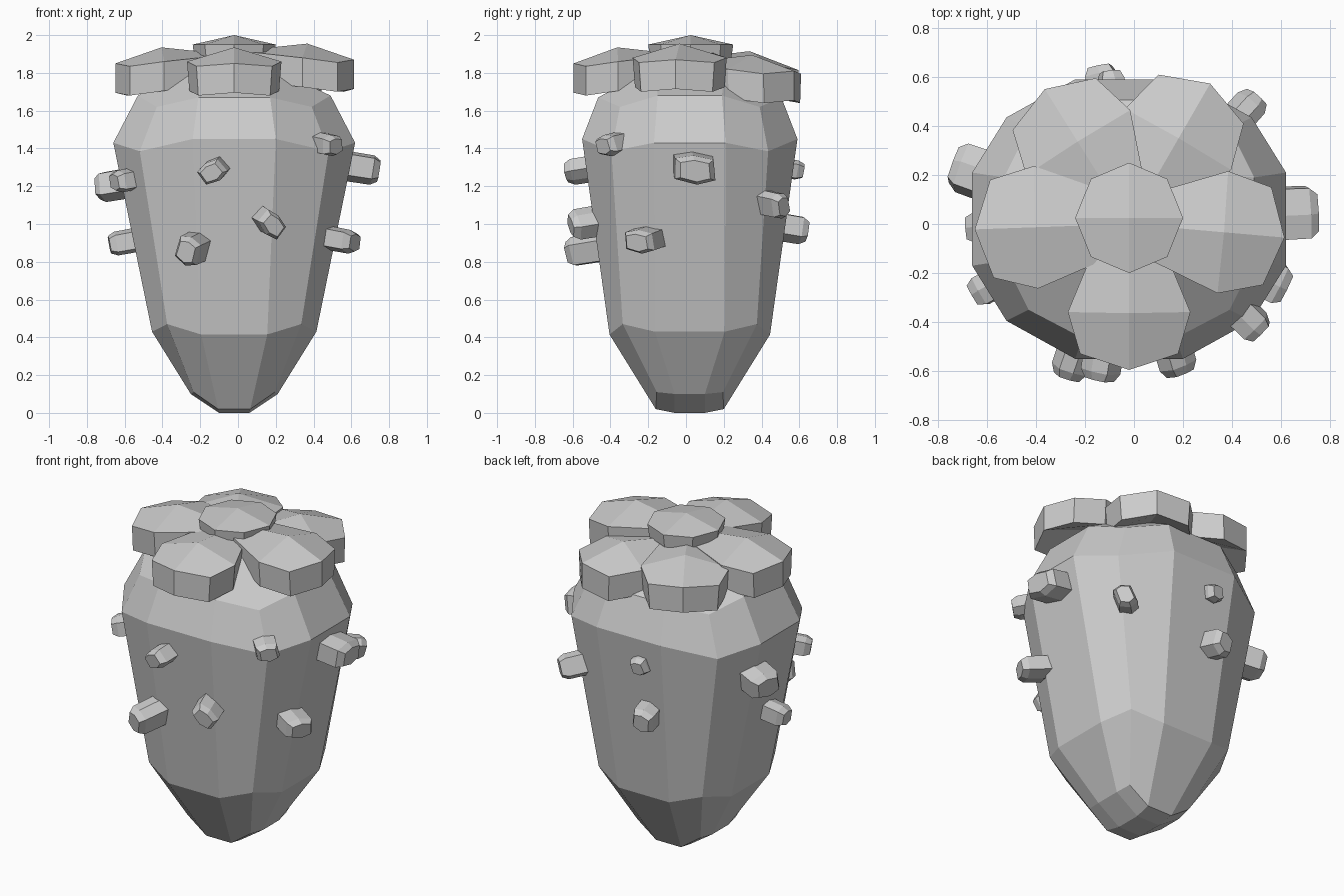
import bpy, bmesh, math, random
from mathutils import Vector, Matrix

if "Cube" in bpy.data.objects:
    bpy.data.objects.remove(bpy.data.objects["Cube"])
random.seed(4)

CX, CY = -0.02, 0.02


def make(name, verts, faces):
    bm = bmesh.new()
    vs = [bm.verts.new(v) for v in verts]
    for f in faces:
        bm.faces.new([vs[i] for i in f])
    bmesh.ops.recalc_face_normals(bm, faces=bm.faces)
    me = bpy.data.meshes.new(name)
    bm.to_mesh(me)
    bm.free()
    ob = bpy.data.objects.new(name, me)
    bpy.context.collection.objects.link(ob)
    return ob


def ring(front, corner, side):
    """12-sided ring from three (x, y, z) points mirrored into four quadrants."""
    out = []
    for sx, sy, order in ((1, -1, (front, corner, side)), (1, 1, (side, corner, front)),
                          (-1, 1, (front, corner, side)), (-1, -1, (side, corner, front))):
        out += [(CX + sx * x, CY + sy * y, z) for x, y, z in order]
    return out


# Fruit body: stacked 12-sided rings closed with 3x3 grid caps
rings = [
    ring((.085, .18, .02), (.215, .175, .11), (.23, .08, .10)),
    ring((.175, .425, .415), (.355, .355, .47), (.435, .185, .43)),
    ring((.22, .57, 1.45), (.50, .415, 1.385), (.64, .19, 1.43)),
    ring((.19, .485, 1.67), (.41, .37, 1.62), (.51, .17, 1.68)),
]
verts = [v for r in rings for v in r]
faces = []
for k in range(len(rings) - 1):
    for i in range(12):
        j = (i + 1) % 12
        faces.append((k * 12 + i, k * 12 + j, k * 12 + 12 + j, k * 12 + 12 + i))
for base, a, b, z in ((0, .08, .08, 0), (36, .19, .19, 1.83)):
    n = len(verts)
    verts += [(CX + sx * a, CY + sy * b, z) for sx, sy in ((1, -1), (1, 1), (-1, 1), (-1, -1))]
    faces.append((n, n + 1, n + 2, n + 3))
    for q in range(4):
        p = [base + (3 * q + i) % 12 for i in range(4)]
        faces.append((n + q, p[0], p[1], p[2]))
        faces.append((n + q, p[2], p[3], n + (q + 1) % 4))
make("fruit_body", verts, faces)


# Leaves: thick, arched slabs around the stem
def leaf(name, angle, dz, length):
    top = [(.10, -.14, 1.89), (.38, -.25, 1.86), (.56, -.20, 1.835), (.63, 0, 1.85),
           (.56, .20, 1.835), (.38, .25, 1.86), (.10, .14, 1.89), (.10, 0, 1.905), (.385, 0, 1.935)]
    c, s = math.cos(math.radians(angle)), math.sin(math.radians(angle))
    vs = []
    for drop, k in ((0, 1), (.155, .95)):
        for r, t, z in top:
            r, t = r * length, t * k
            vs.append((CX + r * c - t * s, r * s + t * c, z + dz - drop))
    caps = [(7, 0, 1, 8), (8, 1, 2, 3), (8, 3, 4, 5), (7, 8, 5, 6)]
    fs = caps + [tuple(i + 9 for i in reversed(f)) for f in caps]
    fs += [(i, (i + 1) % 8, (i + 1) % 8 + 9, i + 9) for i in range(8)]
    make(name, vs, fs)


for name, ang, dz, ln in (("leaf_front", -90, 0, .945), ("leaf_right", -5, .02, 1.01),
                          ("leaf_back_right", 60, -.04, 1.05), ("leaf_back_left", 122, -.02, 1.03),
                          ("leaf_left", 182, 0, 1.0)):
    leaf(name, ang, dz, ln)

# Central crown leaf: shallow octagonal cap with a ridge
vs = []
for z, k in ((1.95, 1), (1.87, .95)):
    for i in range(8):
        a = i * math.pi / 4
        vs.append((CX + .22 * k * math.cos(a), .025 + .225 * k * math.sin(a), z))
vs.append((CX, .025, 2.0))
fs = [(16, i, (i + 1) % 8, (i + 2) % 8) for i in (0, 2, 4, 6)]
fs += [(i, (i + 1) % 8, (i + 1) % 8 + 8, i + 8) for i in range(8)] + [tuple(range(15, 7, -1))]
make("leaf_center", vs, fs)


# Seeds: small tapered six-sided blocks pointing out of the fruit
def seed(name, tip, w, h, depth, roll):
    tip = Vector(tip)
    n = Vector((tip.x - CX, (tip.y - CY) * 1.15, -.12)).normalized()
    u = Vector((0, 0, 1)).cross(n).normalized()
    v = n.cross(u)
    rot = Matrix.Rotation(math.radians(roll), 3, n)
    u, v = rot @ u, rot @ v
    outline = [(-.5, -.3), (.05, -.5), (.5, -.35), (.45, .35), (-.05, .5), (-.5, .4)]
    vs = []
    for d, k in ((0, .72), (.035, .98), (depth, 1.0)):
        for a, b in outline:
            vs.append(tip - n * d + u * (a * w * k) + v * (b * h * k))
    fs = [tuple(range(6)), tuple(range(17, 11, -1))]
    for L in (0, 6):
        fs += [(L + i, L + (i + 1) % 6, L + 6 + (i + 1) % 6, L + 6 + i) for i in range(6)]
    make(name, vs, fs)


seeds = [((-.14, -.635, 1.27), .14, .12, 35), ((.19, -.61, .99), .15, .12, -40),
         ((-.275, -.625, .85), .13, .16, -20), ((-.655, -.29, 1.22), .13, .12, 0),
         ((.52, -.44, 1.41), .13, .12, 10), ((.745, .05, 1.28), .22, .16, 0),
         ((-.735, .24, 1.19), .19, .17, 10), ((-.68, -.02, .89), .13, .13, 0),
         ((.62, -.26, .90), .17, .13, 0), ((.50, .52, 1.09), .11, .15, 20),
         ((-.10, .62, 1.28), .10, .11, 15), ((-.14, .64, .96), .13, .15, -10)]
for i, (tip, w, h, roll) in enumerate(seeds):
    seed("seed_%02d" % (i + 1), tip, w, h, .2, roll)
